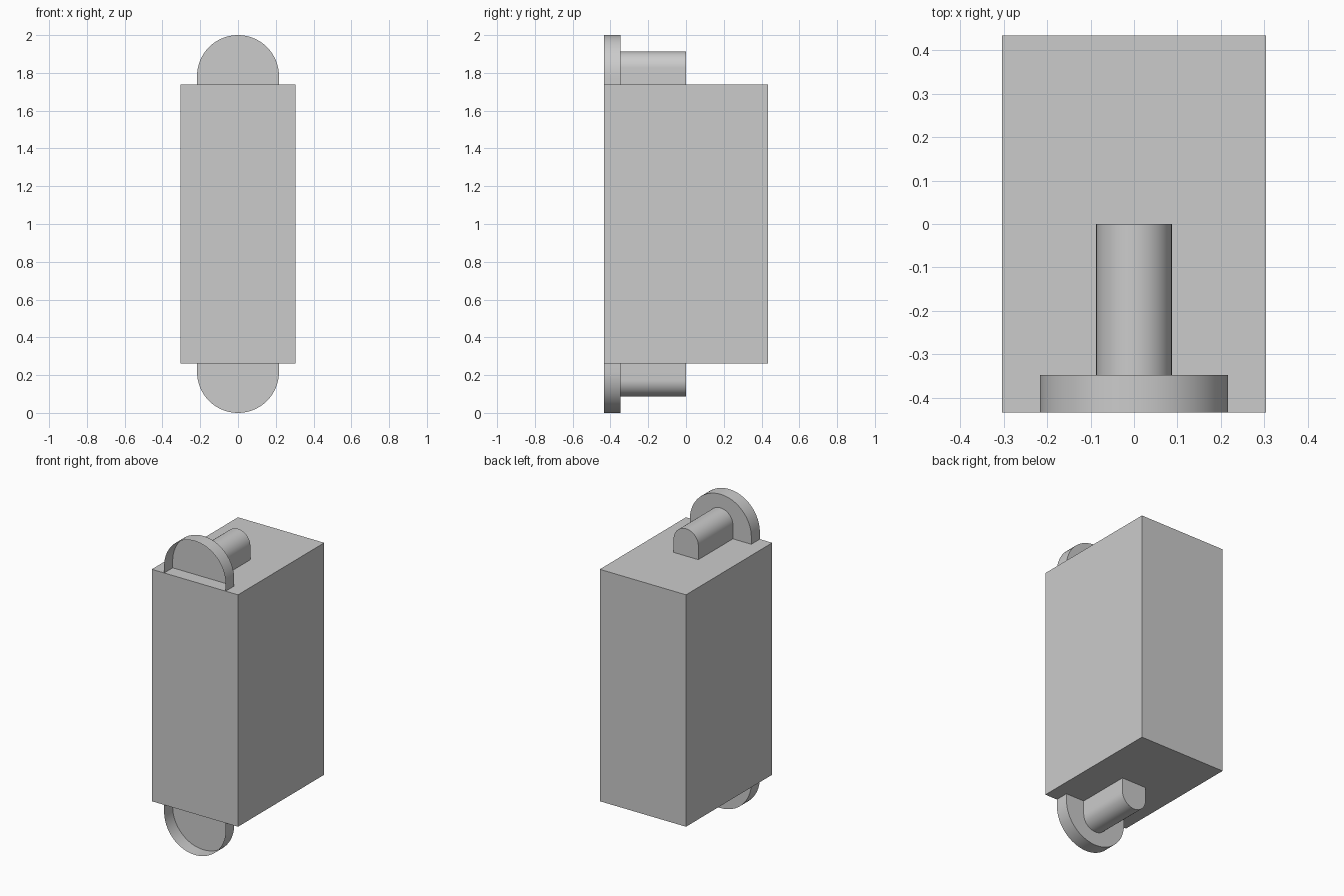
import bpy, bmesh, math

if "Cube" in bpy.data.objects:
    bpy.data.objects.remove(bpy.data.objects["Cube"])

HALF_X, HALF_Y = 0.304, 0.434      # body half width and depth
Z_LOW, Z_HIGH = 0.261, 1.739       # body bottom and top
SEGMENTS = 32


def add_object(name, bm):
    mesh = bpy.data.meshes.new(name)
    bm.to_mesh(mesh)
    bm.free()
    obj = bpy.data.objects.new(name, mesh)
    bpy.context.collection.objects.link(obj)
    return obj


def add_arch(name, radius, tip_z, y_front, y_back, flipped):
    """Round-topped arch, open at the front, closed at the back."""
    centre_z = tip_z - radius
    profile = [(radius, Z_HIGH)]
    for i in range(SEGMENTS + 1):
        a = math.pi * i / SEGMENTS
        profile.append((radius * math.cos(a), centre_z + radius * math.sin(a)))
    profile.append((-radius, Z_HIGH))
    if flipped:  # half turn about the body's centre for the lower end
        profile = [(-x, 2.0 - z) for x, z in profile]

    bm = bmesh.new()
    front = [bm.verts.new((x, y_front, z)) for x, z in profile]
    back = [bm.verts.new((x, y_back, z)) for x, z in profile]
    for i in range(len(profile) - 1):
        bm.faces.new((front[i], back[i], back[i + 1], front[i + 1]))
    bm.faces.new(back[::-1])
    obj = add_object(name, bm)

    bpy.ops.object.select_all(action='DESELECT')
    obj.select_set(True)
    bpy.context.view_layer.objects.active = obj
    bpy.ops.object.shade_smooth_by_angle(angle=math.radians(30))


# Main box
bm = bmesh.new()
bmesh.ops.create_cube(bm, size=1.0)
bmesh.ops.scale(bm, vec=(2 * HALF_X, 2 * HALF_Y, Z_HIGH - Z_LOW), verts=bm.verts)
bmesh.ops.translate(bm, vec=(0, 0, 1.0), verts=bm.verts)
add_object("body", bm)

# Rounded cup and pin at each end
for end, flipped in (("upper", False), ("lower", True)):
    add_arch(end + "_cup", 0.217, 2.0, -HALF_Y, -0.348, flipped)
    add_arch(end + "_pin", 0.087, 1.913, -0.348, 0.0, flipped)
